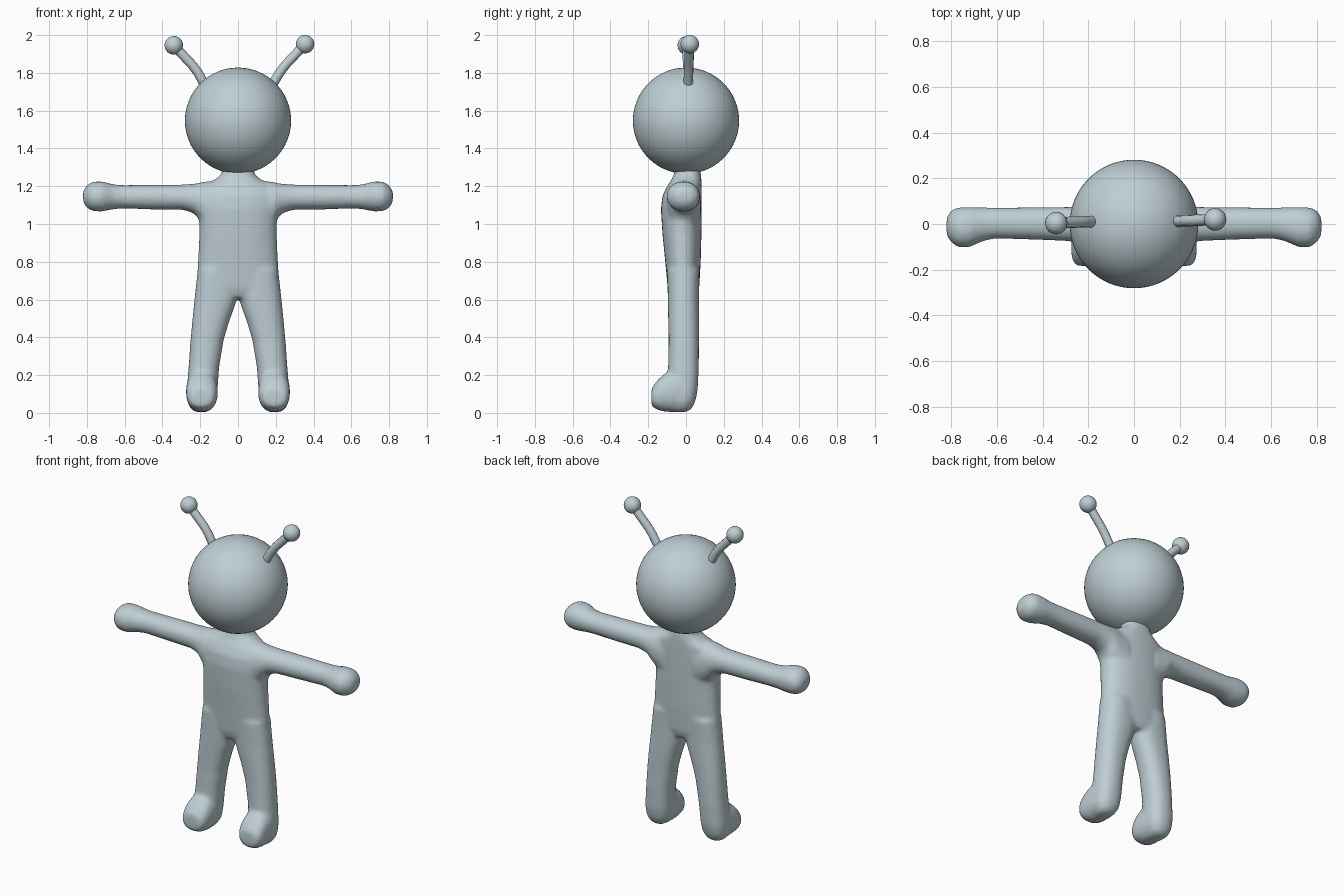
import bpy, bmesh, math
from mathutils import Vector

if "Cube" in bpy.data.objects:
    bpy.data.objects.remove(bpy.data.objects["Cube"])

skin = bpy.data.materials.new("pale blue grey")
skin.diffuse_color = (0.52, 0.62, 0.66, 1)
skin.use_nodes = True
skin.node_tree.nodes["Principled BSDF"].inputs["Base Color"].default_value = skin.diffuse_color


def loft(bm, axis, rings, mirror=1, power=2.3, n=32):
    """Skin rounded rings (pos, lo1, hi1, lo2, hi2) stacked along an axis."""
    loops = []
    for pos, a0, a1, b0, b1 in rings:
        loop = []
        for i in range(n):
            t = 2 * math.pi * i / n
            c, s = math.cos(t), math.sin(t)
            a = (a0 + a1) / 2 + (a1 - a0) / 2 * math.copysign(abs(c) ** (2 / power), c)
            b = (b0 + b1) / 2 + (b1 - b0) / 2 * math.copysign(abs(s) ** (2 / power), s)
            p = {"x": (pos, a, b), "y": (a, pos, b), "z": (a, b, pos)}[axis]
            loop.append(bm.verts.new((p[0] * mirror, p[1], p[2])))
        loops.append(loop)
    faces = [bm.faces.new(loops[0]), bm.faces.new(loops[-1])]
    for l0, l1 in zip(loops, loops[1:]):
        for i in range(n):
            j = (i + 1) % n
            faces.append(bm.faces.new((l0[i], l0[j], l1[j], l1[i])))
    bmesh.ops.recalc_face_normals(bm, faces=faces)


def finish(obj):
    obj.data.materials.append(skin)
    for p in obj.data.polygons:
        p.use_smooth = True


# Body: torso and neck, with arms, legs and feet on both sides
bm = bmesh.new()
loft(bm, "z", [
    (0.61, -0.19, 0.19, -0.08, 0.055),
    (0.66, -0.222, 0.222, -0.097, 0.07),
    (0.80, -0.212, 0.212, -0.11, 0.078),
    (0.95, -0.205, 0.205, -0.125, 0.082),
    (1.08, -0.208, 0.208, -0.133, 0.083),
    (1.15, -0.205, 0.205, -0.125, 0.083),
    (1.20, -0.19, 0.19, -0.10, 0.082),
    (1.23, -0.13, 0.13, -0.08, 0.082),
    (1.26, -0.09, 0.09, -0.065, 0.08),
    (1.32, -0.08, 0.08, -0.05, 0.07),
])
for side in (1, -1):
    # Arm with a rounded hand
    loft(bm, "x", [
        (0.10, -0.10, 0.08, 0.93, 1.235),
        (0.19, -0.10, 0.08, 1.00, 1.222),
        (0.23, -0.085, 0.077, 1.055, 1.213),
        (0.29, -0.075, 0.075, 1.075, 1.209),
        (0.45, -0.068, 0.073, 1.077, 1.208),
        (0.61, -0.064, 0.072, 1.082, 1.206),
        (0.66, -0.075, 0.073, 1.078, 1.210),
        (0.72, -0.102, 0.075, 1.066, 1.226),
        (0.77, -0.102, 0.073, 1.068, 1.224),
        (0.80, -0.08, 0.06, 1.085, 1.205),
        (0.82, -0.05, 0.03, 1.115, 1.175),
    ], side, 2.1)
    # Leg
    loft(bm, "z", [
        (0.76, 0.01, 0.213, -0.10, 0.072),
        (0.62, 0.0, 0.229, -0.097, 0.07),
        (0.55, 0.022, 0.236, -0.096, 0.07),
        (0.48, 0.048, 0.243, -0.094, 0.07),
        (0.38, 0.077, 0.252, -0.092, 0.069),
        (0.24, 0.10, 0.262, -0.095, 0.068),
        (0.12, 0.108, 0.272, -0.10, 0.062),
        (0.06, 0.115, 0.27, -0.10, 0.05),
        (0.02, 0.14, 0.25, -0.09, 0.03),
        (0.004, 0.165, 0.225, -0.07, 0.0),
    ], side)
    # Foot with a blunt toe
    loft(bm, "y", [
        (-0.183, 0.135, 0.255, 0.035, 0.13),
        (-0.15, 0.113, 0.273, 0.015, 0.175),
        (-0.11, 0.107, 0.275, 0.006, 0.21),
        (-0.05, 0.107, 0.275, 0.002, 0.23),
        (0.0, 0.12, 0.26, 0.01, 0.2),
    ], side)
mesh = bpy.data.meshes.new("body")
bm.to_mesh(mesh)
bm.free()
body = bpy.data.objects.new("body", mesh)
bpy.context.collection.objects.link(body)
finish(body)
# Fuse the limbs into one soft skin
remesh = body.modifiers.new("fuse", "REMESH")
remesh.mode = "VOXEL"
remesh.voxel_size = 0.011
remesh.use_smooth_shade = True
soften = body.modifiers.new("soften", "SMOOTH")
soften.factor = 0.5
soften.iterations = 10


def ball(name, centre, radius, segments):
    bpy.ops.mesh.primitive_uv_sphere_add(
        segments=segments, ring_count=segments // 2, radius=radius, location=centre)
    obj = bpy.context.object
    obj.name = name
    finish(obj)


# Head
ball("head", (0, 0, 1.547), 0.281, 64)

# Antennae: bent stalks with ball tips
stalks = {
    "right": [(0.175, 0.012, 1.725), (0.235, 0.014, 1.825), (0.355, 0.02, 1.952)],
    "left": [(-0.17, 0.01, 1.725), (-0.222, 0.01, 1.82), (-0.34, 0.004, 1.946)],
}
for side, points in stalks.items():
    pts = [Vector(p) for p in points]
    path = [pts[0], pts[1].lerp(pts[0], 0.2), pts[1].lerp(pts[2], 0.15), pts[2]]
    curve = bpy.data.curves.new(side + "_antenna", "CURVE")
    curve.dimensions = "3D"
    curve.bevel_depth = 0.025
    curve.bevel_resolution = 4
    curve.use_fill_caps = True
    spline = curve.splines.new("POLY")
    spline.points.add(len(path) - 1)
    for sp, p in zip(spline.points, path):
        sp.co = (*p, 1)
    spline.use_smooth = True
    stalk = bpy.data.objects.new(side + "_antenna", curve)
    bpy.context.collection.objects.link(stalk)
    curve.materials.append(skin)
    ball(side + "_antenna_tip", pts[2], 0.049, 24)
